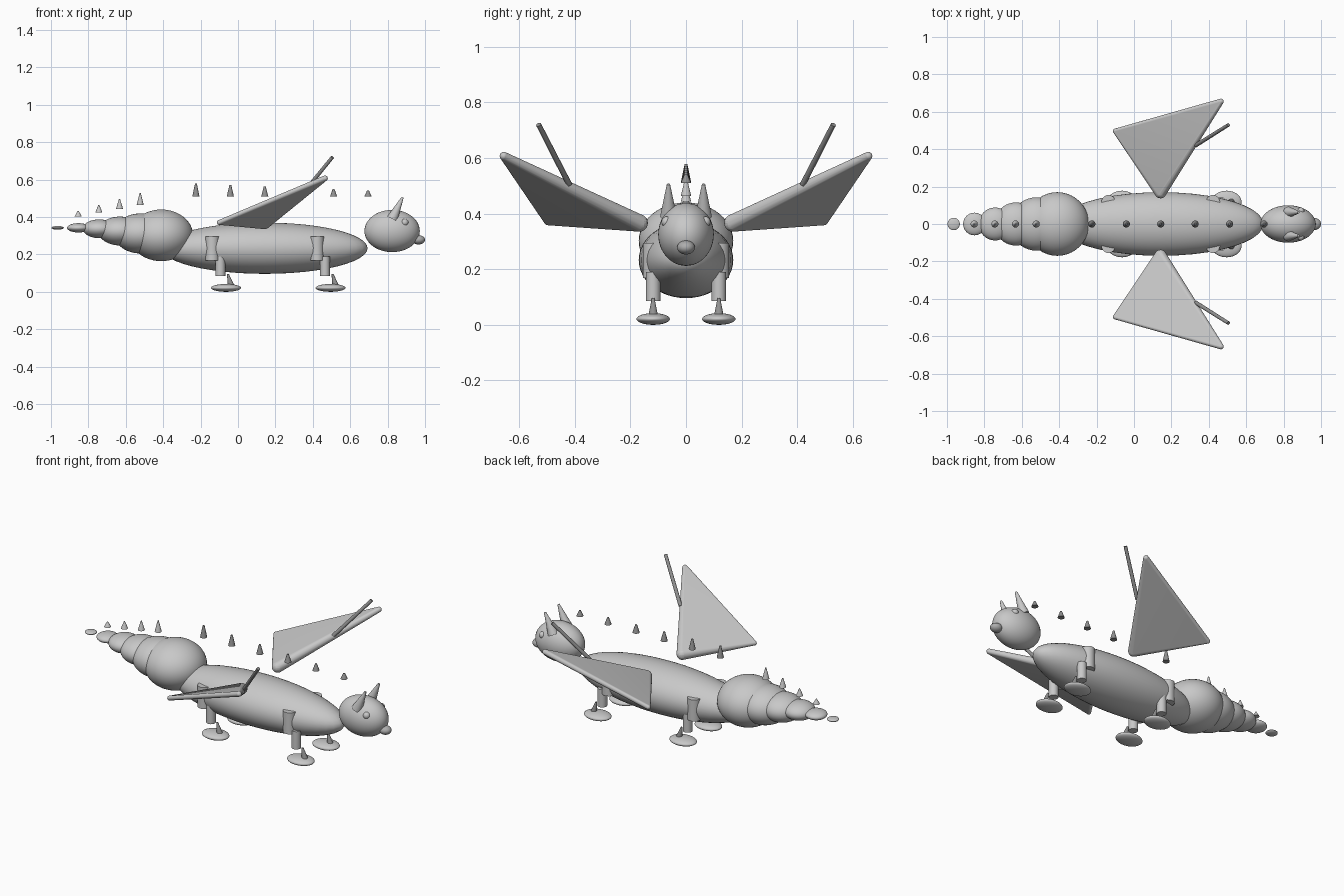
import bpy
import bmesh
import math
from mathutils import Matrix, Vector

cube = bpy.data.objects.get("Cube")
if cube:
    bpy.data.objects.remove(cube, do_unlink=True)


def material(name, value):
    mat = bpy.data.materials.new(name)
    mat.use_nodes = True
    color = (value, value, value, 1)
    mat.diffuse_color = color
    mat.node_tree.nodes["Principled BSDF"].inputs["Base Color"].default_value = color
    return mat


LIGHT = material("light_grey", 0.58)
MEDIUM = material("medium_grey", 0.42)
DARK = material("dark_grey", 0.28)


def finish(name, mat):
    obj = bpy.context.object
    obj.name = name
    obj.data.materials.append(mat)
    bpy.ops.object.shade_smooth_by_angle(angle=math.radians(40))
    return obj


def ellipsoid(name, center, radii, mat=LIGHT):
    bpy.ops.mesh.primitive_uv_sphere_add(segments=40, ring_count=24, location=center)
    bpy.context.object.scale = radii
    bpy.ops.object.transform_apply(location=False, rotation=False, scale=True)
    return finish(name, mat)


def cone(name, start, end, r1, r2, mat=LIGHT):
    start, end = Vector(start), Vector(end)
    axis = end - start
    bpy.ops.mesh.primitive_cone_add(vertices=24, radius1=r1, radius2=r2,
                                    depth=axis.length, location=(start + end) / 2)
    bpy.context.object.rotation_euler = axis.to_track_quat('Z', 'Y').to_euler()
    return finish(name, mat)


def wing(name, side):
    # Rounded triangular slab: hull of three balls, the largest at the root
    balls = [(0.142, 0.168, 0.366, 0.031), (0.465, 0.655, 0.607, 0.015),
             (-0.1, 0.497, 0.371, 0.013)]
    bm = bmesh.new()
    for x, y, z, r in balls:
        bmesh.ops.create_uvsphere(bm, u_segments=20, v_segments=12, radius=r,
                                  matrix=Matrix.Translation((x, y * side, z)))
    hull = bmesh.ops.convex_hull(bm, input=bm.verts)
    inner = {g for g in hull["geom_interior"] if isinstance(g, bmesh.types.BMVert)}
    bmesh.ops.delete(bm, geom=list(inner), context='VERTS')
    bmesh.ops.recalc_face_normals(bm, faces=bm.faces)
    mesh = bpy.data.meshes.new(name)
    bm.to_mesh(mesh)
    bm.free()
    obj = bpy.data.objects.new(name, mesh)
    bpy.context.collection.objects.link(obj)
    bpy.ops.object.select_all(action='DESELECT')
    obj.select_set(True)
    bpy.context.view_layer.objects.active = obj
    finish(name, LIGHT)


# Body and head
ellipsoid("body", (0.143, 0, 0.233), (0.55, 0.17, 0.137))
ellipsoid("head", (0.824, 0, 0.325), (0.148, 0.1, 0.113))
ellipsoid("nose", (0.965, 0, 0.278), (0.035, 0.032, 0.025), MEDIUM)

# Tail segments shrink toward the tip
heights = [0.302, 0.312, 0.325, 0.337, 0.342, 0.342]
thickness = [0.138, 0.107, 0.077, 0.05, 0.025, 0.01]
for i, (z, rz) in enumerate(zip(heights, thickness)):
    r = 0.17 - 0.0274 * i
    ellipsoid(f"tail_segment_{i + 1}", (-0.41 - 0.1108 * i, 0, z), (r, r, rz))

# Spikes floating above the tail and the back
for i in range(4):
    x = -0.523 - 0.1105 * i
    z = 0.463 - 0.02 * i
    cone(f"tail_spike_{i + 1}", (x, 0, z), (x, 0, z + 0.065 - 0.012 * i), 0.019, 0.003)
for i in range(6):
    x = -0.225 + 0.184 * i
    cone(f"back_spike_{i + 1}", (x, 0, 0.51), (x, 0, 0.578 - 0.0073 * i),
         0.019, 0.005, DARK)

# Paired parts on both flanks
for side, label in ((-1, "near"), (1, "far")):
    ellipsoid(f"{label}_eye", (0.891, side * 0.068, 0.37), (0.02, 0.02, 0.02))
    cone(f"{label}_horn", (0.825, side * 0.063, 0.39), (0.88, side * 0.063, 0.505),
         0.03, 0.006)
    wing(f"{label}_wing", side)
    cone(f"{label}_wing_rod", (0.33, side * 0.42, 0.505), (0.505, side * 0.53, 0.72),
         0.0105, 0.0095, DARK)

    # Legs: hip post sunk in the body, shin, claw and flat foot
    y = side * 0.118
    for x, end in ((-0.137, "rear"), (0.422, "front")):
        tag = f"{label}_{end}"
        cone(f"{tag}_hip", (x, y, 0.168), (x, y, 0.295), 0.037, 0.037)
        cone(f"{tag}_shin", (x + 0.043, y, 0.085), (x + 0.043, y, 0.19), 0.026, 0.026)
        cone(f"{tag}_claw", (x + 0.1, y, 0.03), (x + 0.083, y, 0.095),
             0.018, 0.005, DARK)
        ellipsoid(f"{tag}_foot", (x + 0.073, y, 0.021), (0.08, 0.06, 0.021))
